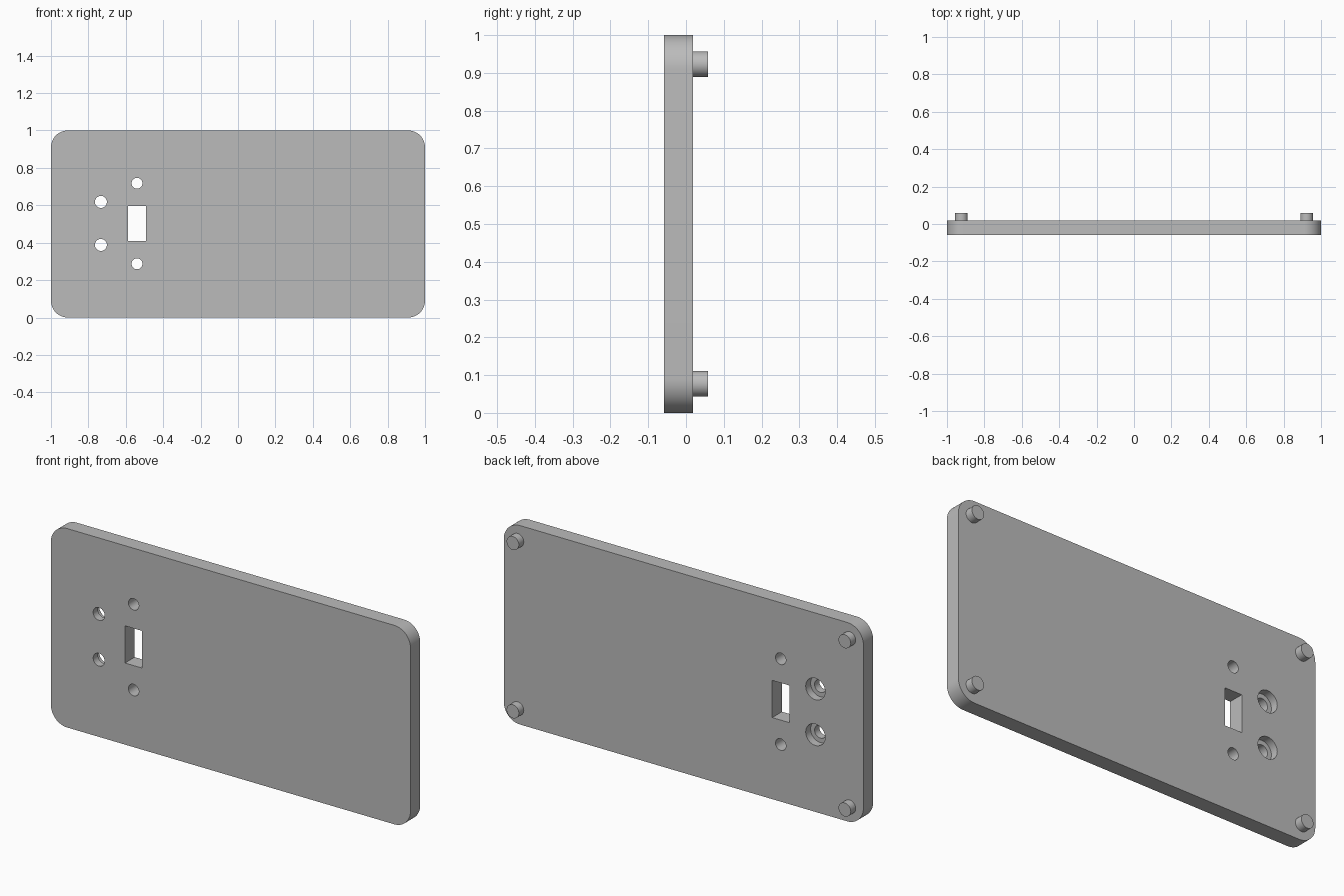
import bpy
import bmesh
import math
from mathutils import Matrix, Vector

cube = bpy.data.objects.get("Cube")
if cube:
    bpy.data.objects.remove(cube, do_unlink=True)

FRONT, BACK, PEG_END = -0.058, 0.019, 0.058
LEDGE = -0.02          # floor of the counterbores
PAST = 0.05            # cutter overshoot

grey = bpy.data.materials.new("plain grey")
grey.use_nodes = True
grey.diffuse_color = (0.5, 0.5, 0.5, 1)
grey.node_tree.nodes["Principled BSDF"].inputs["Base Color"].default_value = (0.5, 0.5, 0.5, 1)


def finish(name, bm):
    bmesh.ops.recalc_face_normals(bm, faces=bm.faces)
    mesh = bpy.data.meshes.new(name)
    bm.to_mesh(mesh)
    bm.free()
    mesh.materials.append(grey)
    obj = bpy.data.objects.new(name, mesh)
    bpy.context.collection.objects.link(obj)
    return obj


def block(name, x0, x1, y0, y1, z0, z1, corner=0):
    """Box with optional rounding of the four edges running front to back."""
    bm = bmesh.new()
    size = Vector((x1 - x0, y1 - y0, z1 - z0))
    centre = Vector((x0 + x1, y0 + y1, z0 + z1)) / 2
    bmesh.ops.create_cube(bm, size=1, matrix=Matrix.Translation(centre) @ Matrix.Diagonal((*size, 1)))
    if corner:
        edges = [e for e in bm.edges if abs(e.verts[0].co.y - e.verts[1].co.y) > size.y / 2]
        bmesh.ops.bevel(bm, geom=edges, offset=corner, segments=16, profile=0.5, affect='EDGES')
    return finish(name, bm)


def rod(name, x, z, radius, y0, y1):
    """Cylinder running front to back."""
    bm = bmesh.new()
    place = Matrix.Translation((x, (y0 + y1) / 2, z)) @ Matrix.Rotation(math.pi / 2, 4, 'X')
    bmesh.ops.create_cone(bm, cap_ends=True, segments=48, radius1=radius, radius2=radius,
                          depth=y1 - y0, matrix=place)
    return finish(name, bm)


def activate(obj):
    bpy.ops.object.select_all(action='DESELECT')
    obj.select_set(True)
    bpy.context.view_layer.objects.active = obj


# Rounded panel
panel = block("panel", -1, 1, FRONT, BACK, 0, 1, corner=0.09)

# Switch opening, its screw holes, and the counterbored holes beside it
start, end = FRONT - PAST, BACK + PAST
cutters = [block("slot_cutter", -0.588, -0.493, start, end, 0.41, 0.597)]
for z in (0.287, 0.718):
    cutters.append(rod("screw_hole_cutter", -0.54, z, 0.029, start, end))
for z in (0.388, 0.618):
    cutters.append(rod("light_hole_cutter", -0.733, z, 0.032, start, end))
    cutters.append(rod("counterbore_cutter", -0.733, z, 0.054, LEDGE, end))

activate(panel)
for cutter in cutters:
    cutter.hide_render = True
    cut = panel.modifiers.new("cut", 'BOOLEAN')
    cut.operation = 'DIFFERENCE'
    cut.solver = 'EXACT'
    cut.object = cutter
    bpy.ops.object.modifier_apply(modifier=cut.name)
    bpy.data.objects.remove(cutter, do_unlink=True)
bpy.ops.object.shade_smooth_by_angle(angle=math.radians(30))

# Locating pegs on the back corners
for side, x in (("left", 0.923), ("right", -0.923)):
    for level, z in (("lower", 0.077), ("upper", 0.923)):
        peg = rod(f"{level}_{side}_peg", x, z, 0.034, BACK - 0.01, PEG_END)
        activate(peg)
        bpy.ops.object.shade_smooth_by_angle(angle=math.radians(30))
